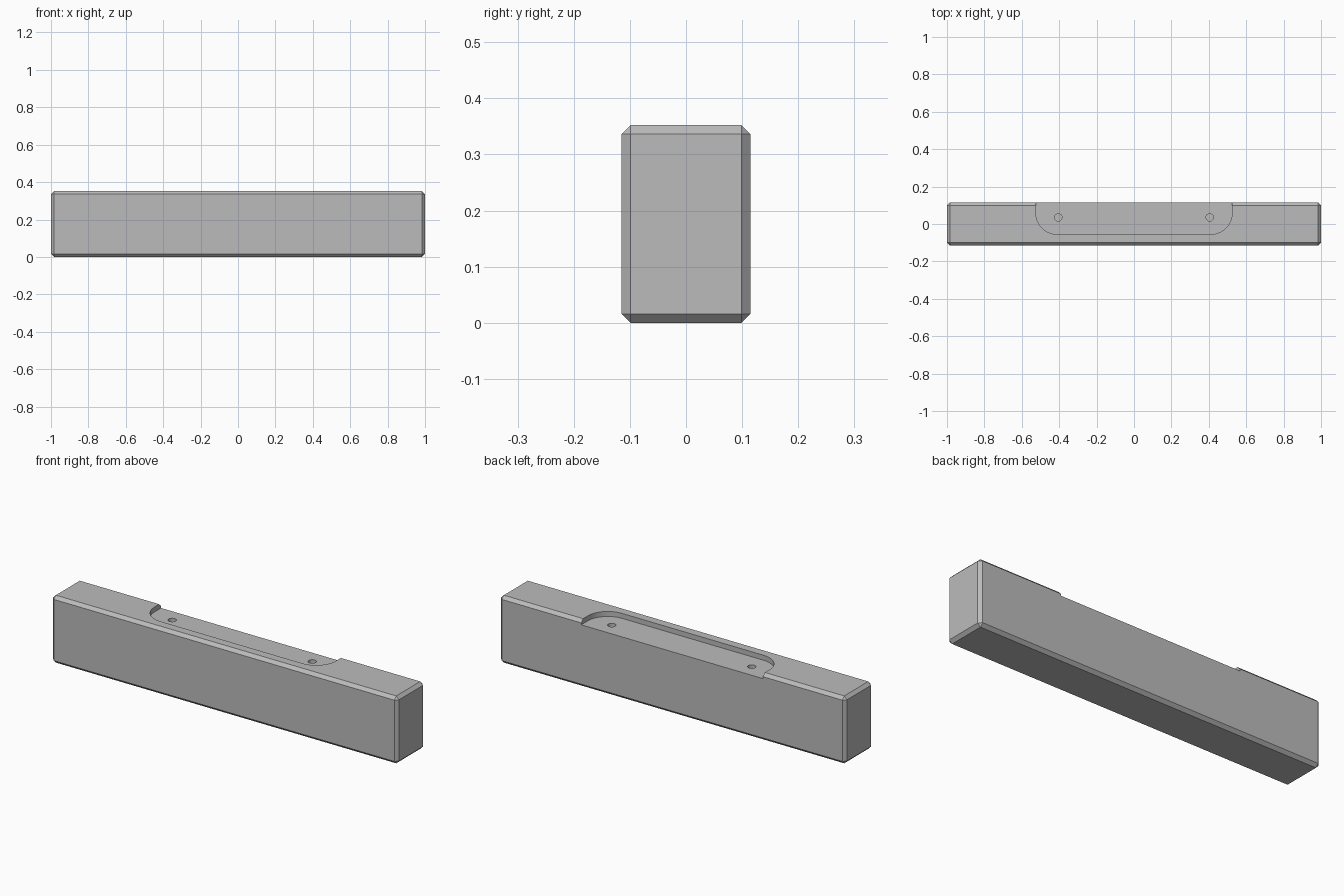
import bpy, bmesh, math
from mathutils import Matrix, Vector

cube = bpy.data.objects.get("Cube")
if cube:
    bpy.data.objects.remove(cube, do_unlink=True)

LENGTH, DEPTH, HEIGHT, CHAMFER = 2.0, 0.23, 0.352, 0.016
RECESS_HALF, RECESS_FRONT, RECESS_RADIUS, RECESS_DEPTH = 0.525, -0.055, 0.115, 0.026
HOLE_X, HOLE_Y, HOLE_RADIUS, HOLE_DEPTH = 0.405, 0.035, 0.02, 0.1

grey = bpy.data.materials.new("plain grey")
grey.use_nodes = True
grey.diffuse_color = (0.5, 0.5, 0.5, 1)
grey.node_tree.nodes["Principled BSDF"].inputs["Base Color"].default_value = grey.diffuse_color


def make_object(name, bm):
    bmesh.ops.recalc_face_normals(bm, faces=bm.faces)
    mesh = bpy.data.meshes.new(name)
    bm.to_mesh(mesh)
    bm.free()
    mesh.materials.append(grey)
    obj = bpy.data.objects.new(name, mesh)
    bpy.context.collection.objects.link(obj)
    return obj


def cut(target, cutter):
    """Subtract the cutter from the target, then remove it."""
    cutter.hide_render = True
    mod = target.modifiers.new("cut", 'BOOLEAN')
    mod.operation = 'DIFFERENCE'
    mod.solver = 'EXACT'
    mod.object = cutter
    bpy.context.view_layer.objects.active = target
    bpy.ops.object.modifier_apply(modifier=mod.name)
    bpy.data.objects.remove(cutter, do_unlink=True)


# Chamfered block
bm = bmesh.new()
bmesh.ops.create_cube(bm, size=1)
bmesh.ops.scale(bm, vec=(LENGTH, DEPTH, HEIGHT), verts=bm.verts)
bmesh.ops.translate(bm, vec=(0, 0, HEIGHT / 2), verts=bm.verts)
bmesh.ops.bevel(bm, geom=bm.edges[:], offset=CHAMFER, segments=1, affect='EDGES')
block = make_object("block", bm)

# Rounded recess in the top, open to the back
steps = 14
left_arc = []
for i in range(steps + 1):
    a = math.pi / 2 * i / steps
    left_arc.append((RECESS_HALF - RECESS_RADIUS * (1 - math.cos(a)),
                     RECESS_FRONT + RECESS_RADIUS * (1 - math.sin(a))))
outline = [(RECESS_HALF, DEPTH)] + left_arc
outline += [(-x, y) for x, y in reversed(outline)]
floor = HEIGHT - RECESS_DEPTH
bm = bmesh.new()
face = bm.faces.new([bm.verts.new((x, y, floor)) for x, y in outline])
extruded = bmesh.ops.extrude_face_region(bm, geom=[face])["geom"]
bmesh.ops.translate(bm, vec=Vector((0, 0, 0.1)),
                    verts=[v for v in extruded if isinstance(v, bmesh.types.BMVert)])
cut(block, make_object("recess_cutter", bm))

# Two round holes in the recess floor
for side in (-1, 1):
    bm = bmesh.new()
    bmesh.ops.create_cone(bm, cap_ends=True, segments=32, radius1=HOLE_RADIUS,
                          radius2=HOLE_RADIUS, depth=HOLE_DEPTH * 2,
                          matrix=Matrix.Translation((side * HOLE_X, HOLE_Y, floor)))
    cut(block, make_object("hole_cutter", bm))

# Smooth curved walls, sharp chamfers
bpy.ops.object.select_all(action='DESELECT')
block.select_set(True)
bpy.context.view_layer.objects.active = block
bpy.ops.object.shade_smooth_by_angle(angle=math.radians(30))
